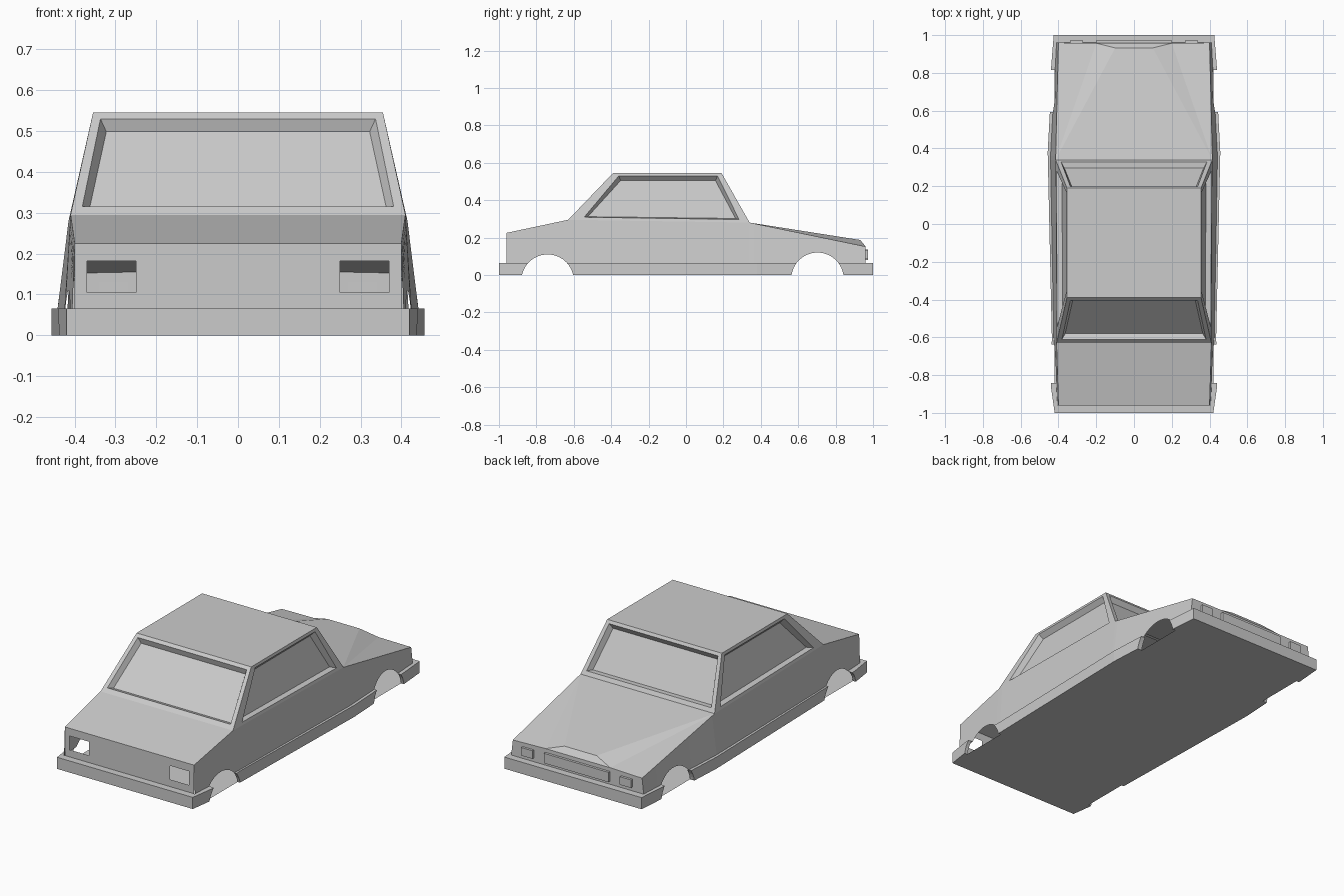
import bpy, bmesh, math
from mathutils import Vector

cube = bpy.data.objects.get("Cube")
if cube:
    bpy.data.objects.remove(cube, do_unlink=True)

paint = bpy.data.materials.new("plain grey")
paint.use_nodes = True
GREY = (0.6, 0.6, 0.6, 1)
paint.diffuse_color = GREY
paint.node_tree.nodes["Principled BSDF"].inputs["Base Color"].default_value = GREY

LEDGE = 0.065      # top of the bumper and sill band
END = 0.96         # half length of the body above the bumpers
ARCHES = [(-0.74, -0.03, 0.14), (0.703, -0.02, 0.14)]   # y, z, radius

# Outline profiles along the length of the car
TOP_Z = [(-0.96, 0.225), (-0.63, 0.295), (0.34, 0.28), (0.96, 0.152)]
TOP_X = [(-0.96, 0.4), (-0.63, 0.41), (0.34, 0.415), (0.96, 0.4)]
LOW_X = [(-0.96, 0.405), (-0.6, 0.425), (0.36, 0.442), (0.96, 0.41)]
SILL_X = [(-1, 0.42), (-0.86, 0.44), (-0.6, 0.435), (0.38, 0.457),
          (0.6, 0.445), (0.84, 0.438), (1, 0.425)]


def at(profile, y):
    """Linear interpolation along a profile."""
    for (a, u), (b, v) in zip(profile, profile[1:]):
        if y <= b:
            return u + (v - u) * max(0, (y - a) / (b - a))
    return profile[-1][1]


def arch_height(y):
    for cy, cz, r in ARCHES:
        if abs(y - cy) < r:
            return max(0, cz + math.sqrt(r * r - (y - cy) ** 2))
    return 0


class Part:
    """Collects faces turned away from the middle of the car."""

    def __init__(self, name):
        self.name, self.bm = name, bmesh.new()

    def face(self, *points):
        f = self.bm.faces.new([self.bm.verts.new(p) for p in points])
        f.normal_update()
        c = f.calc_center_median()
        core = Vector((0, max(-0.6, min(0.6, c.y)), 0.03))
        if f.normal.dot(c - core) < 0:
            f.normal_flip()
        return f

    def both(self, *points):
        """A face and its mirror on the other side."""
        return [self.face(*[(s * x, y, z) for x, y, z in points]) for s in (1, -1)]

    def finish(self):
        bmesh.ops.remove_doubles(self.bm, verts=self.bm.verts, dist=0.0005)
        mesh = bpy.data.meshes.new(self.name)
        self.bm.to_mesh(mesh)
        self.bm.free()
        mesh.materials.append(paint)
        bpy.context.collection.objects.link(bpy.data.objects.new(self.name, mesh))


# Column positions: profile corners and points round each wheel arch
columns = {-END, END}
for profile in (TOP_Z, LOW_X, SILL_X):
    columns.update(y for y, _ in profile if abs(y) < END)
for cy, cz, r in ARCHES:
    for level in (0, LEDGE):
        half = math.sqrt(r * r - (level - cz) ** 2)
        columns.update((cy - half, cy + half))
    columns.update(cy + r * math.cos(math.radians(a)) for a in range(15, 166, 10))
columns = sorted(columns)

# Body sides with wheel arches
body = Part("body_shell")


def side_low(y):
    z = max(LEDGE, arch_height(y))
    t = (z - LEDGE) / (at(TOP_Z, y) - LEDGE)
    x = at(LOW_X, y)
    return (x + (at(TOP_X, y) - x) * t, y, z)


def side_top(y):
    return (at(TOP_X, y), y, at(TOP_Z, y))


for a, b in zip(columns, columns[1:]):
    body.both(side_low(a), side_low(b), side_top(b), side_top(a))

# Boot lid
rx, ry, rz = side_top(-0.63)
ex, ey, ez = side_top(-END)
body.face((-ex, ey, ez), (ex, ey, ez), (rx, ry, rz), (-rx, ry, rz))

# Rear panel with two open lamp holes
xs = [-0.4, -0.37, -0.25, 0.25, 0.37, 0.4]
zs = [LEDGE, 0.105, 0.182, 0.225]
for i in range(5):
    for j in range(3):
        if not (j == 1 and i in (1, 3)):
            body.face((xs[i], -END, zs[j]), (xs[i + 1], -END, zs[j]),
                      (xs[i + 1], -END, zs[j + 1]), (xs[i], -END, zs[j + 1]))

# Bonnet with a raised centre and folded sides
cowl = side_top(0.34)
nose = side_top(END)
fold, crest = (0.2, 0.957, 0.156), (0.1, 0.932, 0.187)
body.face(cowl, crest, (-crest[0], *crest[1:]), (-cowl[0], *cowl[1:]))
body.both(cowl, crest, fold)
body.both(cowl, fold, nose)

# Nose panel
body.face((fold[0], *fold[1:]), crest, (-crest[0], *crest[1:]), (-fold[0], *fold[1:]))
body.face((-fold[0], *fold[1:]), fold, (0.2, END, LEDGE), (-0.2, END, LEDGE))
body.both(fold, nose, (0.41, END, LEDGE), (0.2, END, LEDGE))
body.finish()

# Bumpers and sills: a band round the bottom with a ledge on top
band = Part("bumper_and_sill_band")
floor = Part("floor")
INNER = 0.42
rim = [-1] + columns + [1]
for a, b in zip(rim, rim[1:]):
    xa, xb = at(SILL_X, a), at(SILL_X, b)
    ha, hb = arch_height(a), arch_height(b)
    in_arch = arch_height((a + b) / 2) > 0
    if min(ha, hb) < LEDGE - 0.0005:
        band.both((xa, a, ha), (xb, b, hb), (xb, b, LEDGE), (xa, a, LEDGE))
        la = at(LOW_X, a) if abs(a) < 1 else xa
        lb = at(LOW_X, b) if abs(b) < 1 else xb
        band.both((xa, a, LEDGE), (xb, b, LEDGE), (lb, b, LEDGE), (la, a, LEDGE))
        if in_arch:
            band.both((xa, a, ha), (xb, b, hb), (INNER, b, hb), (INNER, a, ha))
    fa, fb = (INNER, INNER) if in_arch else (xa, xb)
    floor.face((-fa, a, 0), (fa, a, 0), (fb, b, 0), (-fb, b, 0))
for s in (-1, 1):
    x = at(SILL_X, s)
    band.face((-x, s, 0), (x, s, 0), (x, s, LEDGE), (-x, s, LEDGE))
    band.face((-x, s, LEDGE), (x, s, LEDGE), (0.41, s * END, LEDGE), (-0.41, s * END, LEDGE))
band.finish()
floor.finish()

# Cabin: roof and recessed windows in frames
cabin = Part("cabin")
ROOF = 0.545
back_roof, front_roof = (0.355, -0.39, ROOF), (0.355, 0.19, ROOF)
back_belt, front_belt = side_top(-0.63), cowl


def flip(p):
    return (-p[0], p[1], p[2])


def window(corners, margins):
    """Frame between corners and an opening; margins are low, high, first, last."""
    a, b, c, d = map(Vector, corners)
    low, high, first, last = margins

    def spot(u, v):
        return a.lerp(b, u).lerp(d.lerp(c, u), v)

    outer = [a, b, c, d]
    inner = [spot(first, low), spot(1 - last, low),
             spot(1 - last, 1 - high), spot(first, 1 - high)]
    for i in range(4):
        j = (i + 1) % 4
        cabin.face(outer[i], outer[j], inner[j], inner[i])
    pane = cabin.face(*inner)
    bmesh.ops.inset_individual(cabin.bm, faces=[pane], thickness=0.022, depth=-0.028)


cabin.face(back_roof, front_roof, flip(front_roof), flip(back_roof))
window([flip(back_belt), back_belt, back_roof, flip(back_roof)], (0.08, 0.06, 0.03, 0.03))
window([flip(front_belt), front_belt, front_roof, flip(front_roof)], (0.08, 0.06, 0.03, 0.03))
for side in (lambda p: p, flip):
    window([side(p) for p in (back_belt, front_belt, front_roof, back_roof)],
           (0.06, 0.06, 0.075, 0.05))
cabin.finish()


# Grille and headlamps standing slightly proud of the nose
def plate(name, x, z, width, height):
    bm = bmesh.new()
    bmesh.ops.create_cube(bm, size=1)
    bmesh.ops.scale(bm, vec=(width, 0.014, height), verts=bm.verts)
    bmesh.ops.translate(bm, vec=(x, END + 0.005, z), verts=bm.verts)
    mesh = bpy.data.meshes.new(name)
    bm.to_mesh(mesh)
    bm.free()
    mesh.materials.append(paint)
    bpy.context.collection.objects.link(bpy.data.objects.new(name, mesh))


plate("grille", 0, 0.108, 0.4, 0.055)
plate("left_headlamp", 0.305, 0.108, 0.07, 0.045)
plate("right_headlamp", -0.305, 0.108, 0.07, 0.045)
